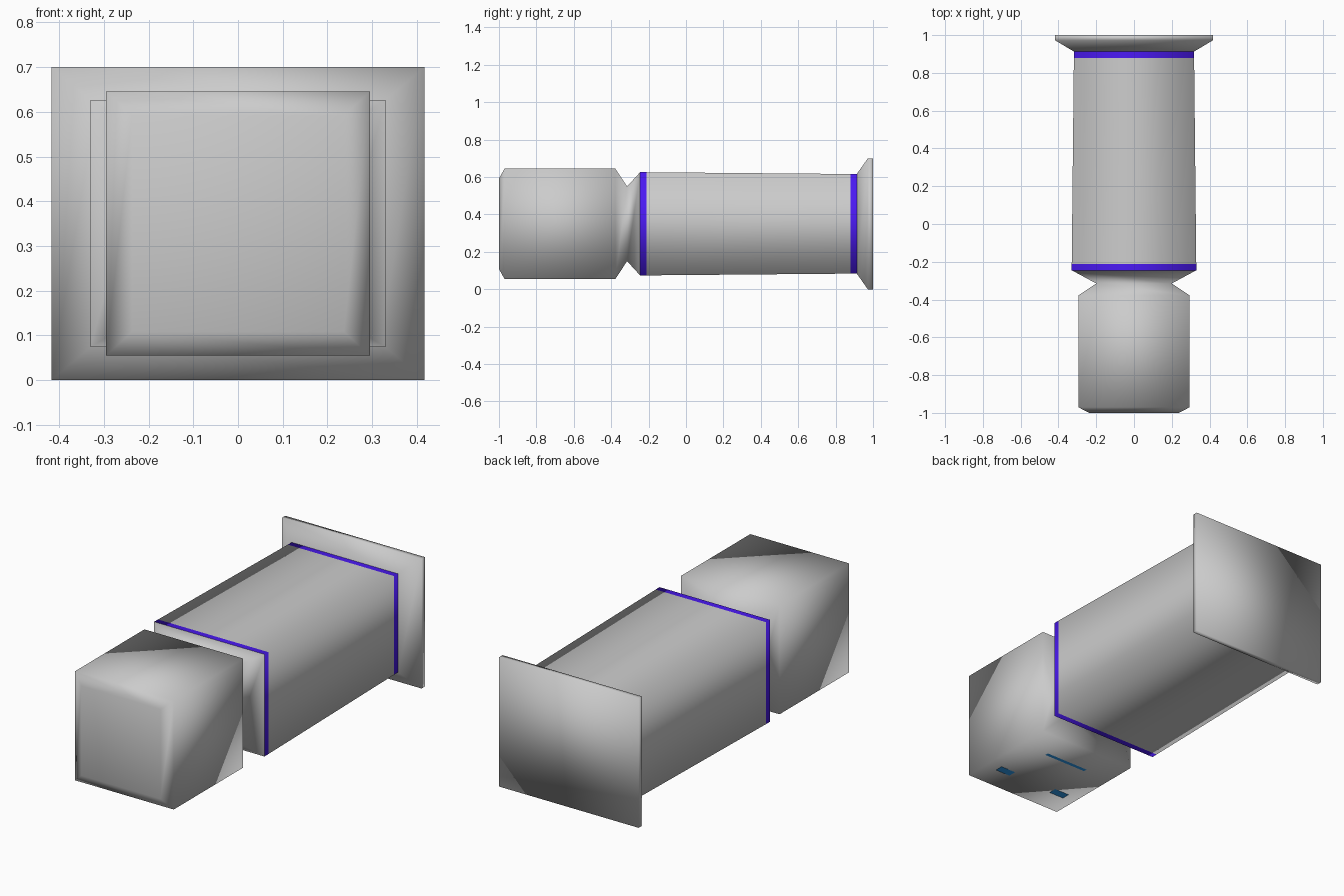
import bpy, bmesh

if "Cube" in bpy.data.objects:
    bpy.data.objects.remove(bpy.data.objects["Cube"])

ZC = 0.35  # height of the long axis


def material(name, rgb):
    m = bpy.data.materials.new(name)
    m.diffuse_color = (*rgb, 1)
    m.use_nodes = True
    m.node_tree.nodes["Principled BSDF"].inputs["Base Color"].default_value = m.diffuse_color
    return m


purple = material("purple", (0.07, 0.01, 0.9))
blue = material("blue", (0.03, 0.35, 0.9))


def loft(name, sections, cap_front=False, cap_back=False, mat=None):
    """Skin rectangular sections (y, half width, half height) along y."""
    bm = bmesh.new()
    rings = [[bm.verts.new((sx * w, y, ZC + sz * h))
              for sx, sz in ((-1, -1), (1, -1), (1, 1), (-1, 1))]
             for y, w, h in sections]
    for a, b in zip(rings, rings[1:]):
        for i in range(4):
            j = (i + 1) % 4
            bm.faces.new((a[i], a[j], b[j], b[i]))
    if cap_front:
        bm.faces.new(rings[0])
    if cap_back:
        bm.faces.new(rings[-1][::-1])
    # front-to-back rings run counter-clockwise seen from -y: faces point out
    for f in bm.faces:
        f.normal_update()
        f.smooth = True
        c = f.calc_center_median()
        if abs(f.normal.y) > 0.99:
            wrong = f.normal.y * c.y < 0
        else:
            wrong = f.normal.x * c.x + f.normal.z * (c.z - ZC) < 0
        if wrong:
            f.normal_flip()
    me = bpy.data.meshes.new(name)
    bm.to_mesh(me)
    bm.free()
    if mat:
        me.materials.append(mat)
    ob = bpy.data.objects.new(name, me)
    bpy.context.collection.objects.link(ob)
    return ob


def arm(y):
    """Section of the slightly tapered arm at y."""
    t = (y + 0.245) / 1.155
    return (y, 0.33 - 0.012 * t, 0.276 - 0.01 * t)


# Fist block with chamfered front, pinched wrist and cuff slope
loft("fist", [(-1.0, 0.237, 0.242), (-0.97, 0.295, 0.295),
              (-0.378, 0.295, 0.295), (-0.315, 0.2, 0.2), arm(-0.245)],
     cap_front=True)

# Long sleeve between two coloured bands
loft("front_band", [arm(-0.245), arm(-0.212)], mat=purple)
loft("sleeve", [arm(-0.212), arm(0.88)])
loft("rear_band", [arm(0.88), arm(0.913)], mat=purple)

# Flared square end plate
loft("end_flange", [arm(0.913), (0.972, 0.417, 0.35), (1.0, 0.417, 0.35)],
     cap_back=True)


# Painted marks under the fist: one long strip and a pair of short ones
def mark(name, x, y, w, d):
    me = bpy.data.meshes.new(name)
    z = 0.053
    me.from_pydata([(x - w / 2, y - d / 2, z), (x - w / 2, y + d / 2, z),
                    (x + w / 2, y + d / 2, z), (x + w / 2, y - d / 2, z)],
                   [], [(0, 1, 2, 3)])
    me.materials.append(blue)
    ob = bpy.data.objects.new(name, me)
    bpy.context.collection.objects.link(ob)


mark("long_mark", 0, -0.545, 0.26, 0.02)
for side, s in (("left", -1), ("right", 1)):
    mark(side + "_mark", s * 0.18, -0.815, 0.09, 0.045)
